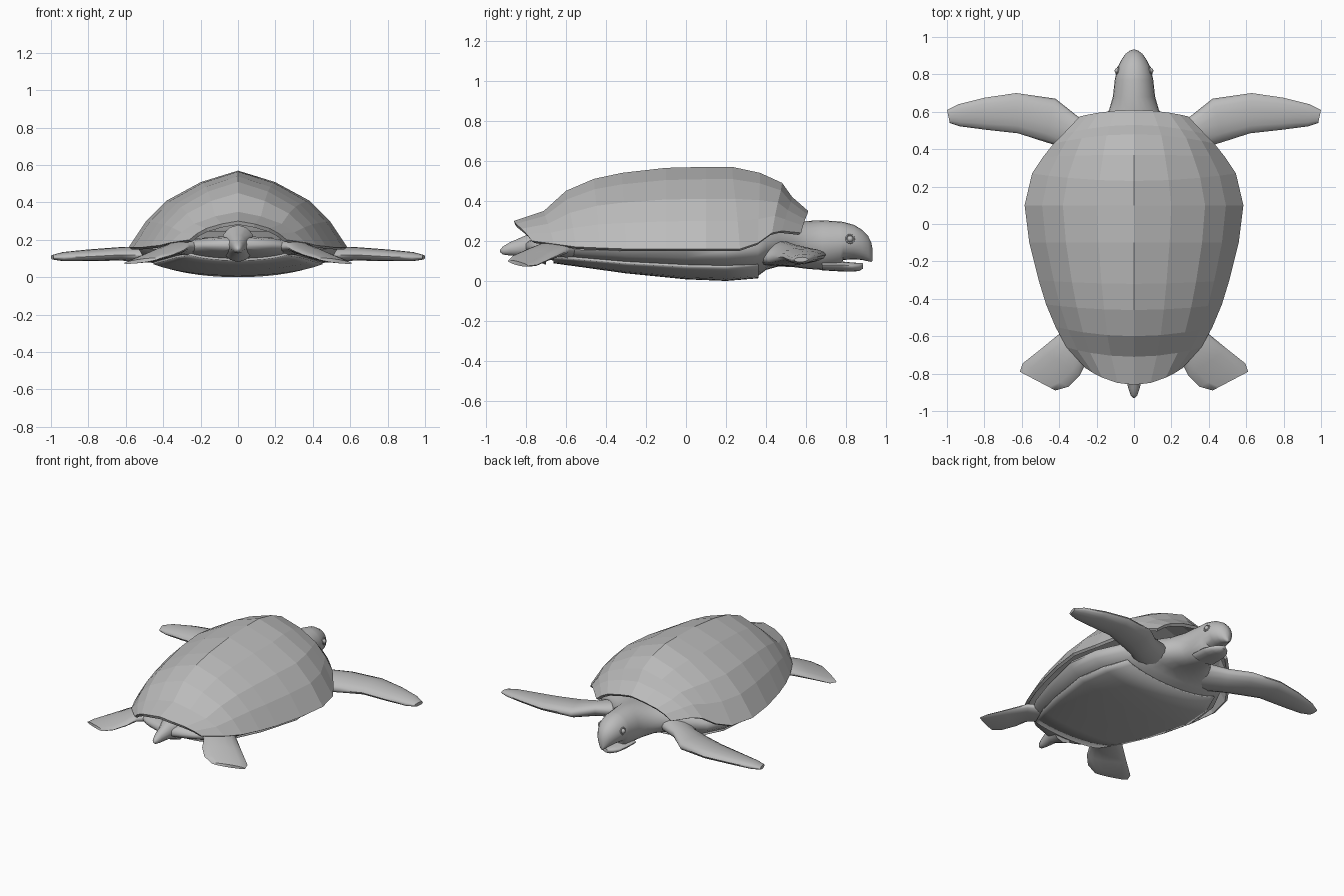
import bpy, bmesh, math
from mathutils import Vector

if "Cube" in bpy.data.objects:
    bpy.data.objects.remove(bpy.data.objects["Cube"])

grey = bpy.data.materials.new("soft grey")
grey.diffuse_color = (0.5, 0.5, 0.5, 1)
grey.use_nodes = True
grey.node_tree.nodes["Principled BSDF"].inputs["Base Color"].default_value = grey.diffuse_color


def loft(name, rings, closed=True, angle=None, thick=0):
    """Skin a list of point rings; closed tubes get end caps."""
    bm = bmesh.new()
    rows = [[bm.verts.new(p) for p in r] for r in rings]
    n = len(rows[0])
    for a, b in zip(rows, rows[1:]):
        for i in range(n if closed else n - 1):
            j = (i + 1) % n
            bm.faces.new((a[i], a[j], b[j], b[i]))
    if closed:
        bm.faces.new(rows[0])
        bm.faces.new(rows[-1])
        bmesh.ops.recalc_face_normals(bm, faces=bm.faces)
    me = bpy.data.meshes.new(name)
    bm.to_mesh(me)
    bm.free()
    me.materials.append(grey)
    ob = bpy.data.objects.new(name, me)
    bpy.context.collection.objects.link(ob)
    if thick:
        mod = ob.modifiers.new("thickness", 'SOLIDIFY')
        mod.thickness = thick
        mod.offset = -1
    if angle:
        bpy.ops.object.select_all(action='DESELECT')
        ob.select_set(True)
        bpy.context.view_layer.objects.active = ob
        bpy.ops.object.shade_smooth_by_angle(angle=math.radians(angle))
    return ob


def section(y, hw, top, bottom, mid, a0=0, a1=360, n=24, full=True):
    """Oval slice across y, with its widest point at height mid."""
    pts = []
    for i in range(n):
        a = math.radians(a0 + (a1 - a0) * i / (n if full else n - 1))
        s = math.sin(a)
        pts.append((hw * math.cos(a), y, mid + s * (top - mid if s > 0 else mid - bottom)))
    return pts


# Domed upper shell: ridge y, edge y, half width, ridge z, edge z
shell = [(-.86, -.77, .26, .30, .20), (-.71, -.66, .36, .35, .185),
         (-.60, -.55, .42, .45, .17), (-.46, -.43, .47, .51, .165),
         (-.32, -.30, .51, .54, .16), (-.10, -.10, .56, .565, .16),
         (.10, .10, .585, .57, .16), (.23, .27, .545, .57, .16),
         (.37, .36, .485, .54, .19), (.48, .43, .43, .49, .24),
         (.53, .48, .38, .42, .25), (.61, .575, .29, .35, .24)]
half = [(.34, .85), (.65, .61), (.84, .34), (1, 0)]
arch = [(-t, h) for t, h in reversed(half)] + [(0, 1)] + half
loft("upper_shell",
     [[(t * w, ym + (ye - ym) * t * t, ze + (zm - ze) * h) for t, h in arch]
      for ym, ye, w, zm, ze in shell], closed=False, thick=.02)

# Body, neck and upper head in one skin: y, half width, top, bottom, widest height
trunk = [(-.80, .05, .20, .15, .17), (-.75, .19, .215, .13, .17), (-.66, .30, .22, .10, .16),
         (-.50, .39, .22, .078, .155), (-.30, .46, .23, .05, .15), (0, .53, .25, .02, .15),
         (.20, .50, .25, .012, .15), (.36, .42, .26, .025, .15), (.40, .37, .27, .055, .16),
         (.46, .28, .28, .072, .165), (.53, .19, .29, .07, .17), (.61, .133, .30, .06, .17)]
head = [(.68, .113, .303, .055, .18), (.77, .103, .297, .062, .19), (.785, .10, .295, .105, .19),
        (.84, .087, .28, .108, .19), (.88, .066, .255, .105, .18), (.91, .045, .225, .098, .17),
        (.926, .024, .19, .095, .15), (.932, .008, .16, .10, .13)]
loft("body_and_head", [section(*s) for s in trunk + head], angle=50)

# Lower jaw
jaw = [(.68, .09, .10, .053, .08), (.78, .085, .097, .047, .08), (.83, .07, .092, .046, .075),
       (.865, .045, .09, .05, .075), (.885, .015, .088, .062, .075)]
loft("lower_jaw", [section(*s, n=16) for s in jaw], angle=50)

# Belly plate hugging the underside
loft("belly_plate", [section(*s, a0=212, a1=328, n=15, full=False) for s in trunk[2:8]],
     closed=False, angle=35, thick=.012)

# Tail
loft("tail", [section(y, w, z + w * 1.1, z - w * 1.1, z, n=12) for y, w, z in
              [(-.70, .09, .18), (-.80, .048, .175), (-.88, .03, .16), (-.915, .018, .152),
               (-.93, .005, .15)]], angle=60)


def flipper(name, stations, sx):
    """Oval slices strung between leading and trailing edge points."""
    rings = []
    for lead, trail, th in stations:
        a, b = Vector(lead), Vector(trail)
        c, r = (a + b) / 2, (a - b) / 2
        ring = []
        for i in range(14):
            ang = 2 * math.pi * i / 14
            p = c + r * math.cos(ang) + Vector((0, 0, th * math.sin(ang)))
            ring.append((p.x * sx, p.y, p.z))
        rings.append(ring)
    loft(name, rings, angle=60)


front = [((.15, .52, .16), (.20, .28, .13), .065), ((.30, .575, .15), (.38, .41, .11), .05),
         ((.42, .67, .13), (.48, .44, .115), .045), ((.63, .70, .13), (.62, .485, .12), .036),
         ((.80, .675, .125), (.80, .505, .11), .03), ((.94, .64, .115), (.93, .522, .105), .024),
         ((1.0, .61, .108), (.985, .54, .105), .012)]
rear = [((.25, -.48, .15), (.15, -.62, .16), .05), ((.39, -.58, .155), (.26, -.75, .165), .033),
        ((.50, -.67, .115), (.29, -.81, .145), .024), ((.595, -.745, .08), (.35, -.87, .12), .018),
        ((.61, -.79, .075), (.42, -.89, .10), .01)]
for side, sx in (("right", 1), ("left", -1)):
    flipper("front_flipper_" + side, front, sx)
    flipper("rear_flipper_" + side, rear, sx)
    # Eye set in a thin lid ring
    for part, r in (("eye", .016), ("eyelid", 0)):
        at = (sx * .088, .82, .21)
        if r:
            bpy.ops.mesh.primitive_uv_sphere_add(segments=12, ring_count=8, radius=r, location=at)
        else:
            bpy.ops.mesh.primitive_torus_add(major_radius=.021, minor_radius=.004, location=at,
                                             major_segments=16, minor_segments=6,
                                             rotation=(0, sx * math.radians(80), sx * .25))
        ob = bpy.context.object
        ob.name = part + "_" + side
        ob.data.materials.append(grey)
        bpy.ops.object.shade_smooth()
